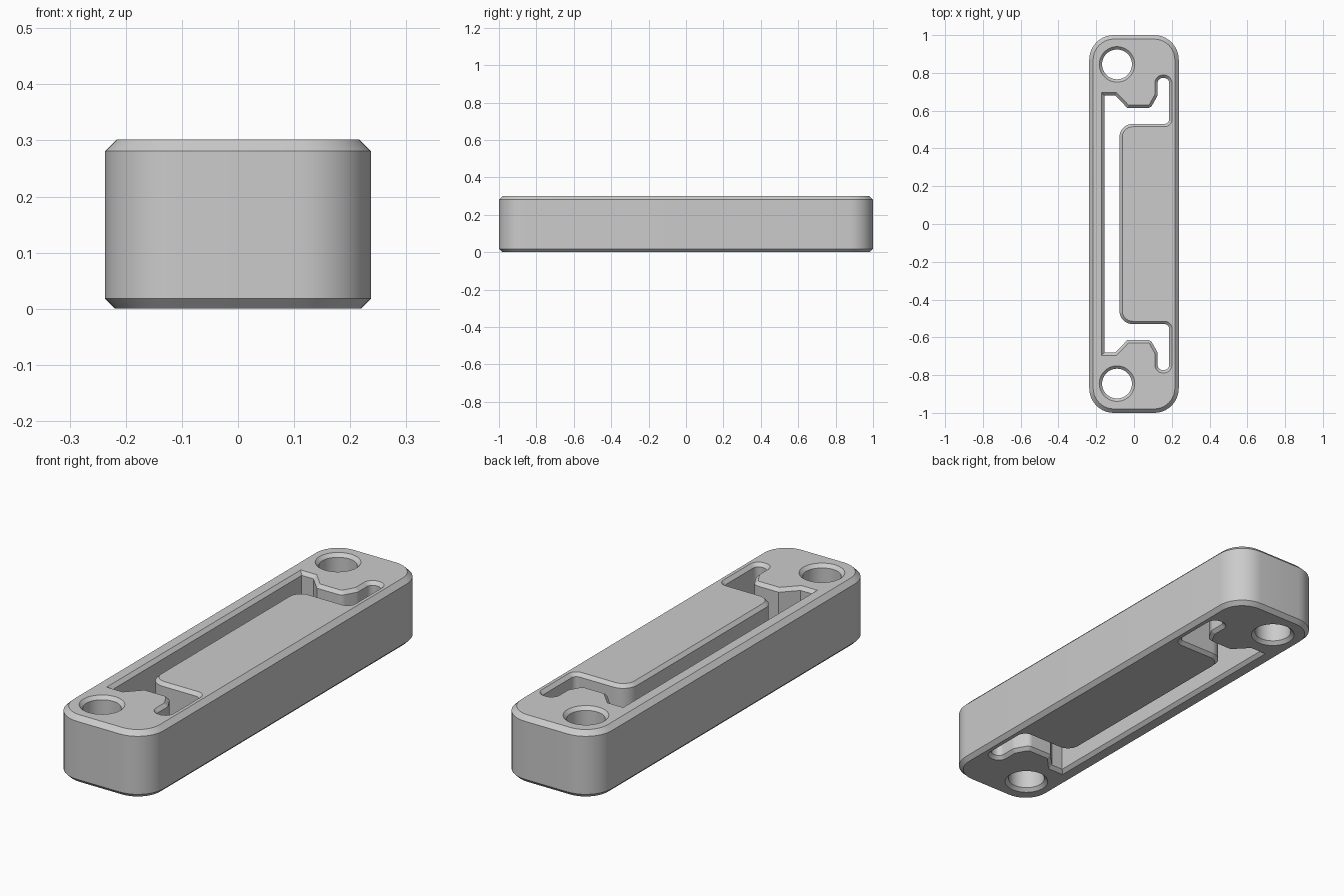
import bpy, bmesh, math
from mathutils import Vector

if "Cube" in bpy.data.objects:
    bpy.data.objects.remove(bpy.data.objects["Cube"])

HEIGHT = 0.302


def fillet(corners, steps=10):
    """Round each (x, y, radius) corner of a closed outline."""
    out = []
    for i, (x, y, r) in enumerate(corners):
        p = Vector((x, y))
        a = (Vector(corners[i - 1][:2]) - p).normalized()
        b = (Vector(corners[(i + 1) % len(corners)][:2]) - p).normalized()
        if r == 0:
            out.append(p)
            continue
        half = a.angle(b) / 2
        centre = p + (a + b).normalized() * (r / math.sin(half))
        start = p + a * (r / math.tan(half)) - centre
        end = p + b * (r / math.tan(half)) - centre
        sweep = start.angle_signed(end)
        n = max(2, round(steps * abs(sweep) / (math.pi / 2)))
        a0 = math.atan2(start.y, start.x)
        for k in range(n + 1):
            t = a0 - sweep * k / n
            out.append(centre + r * Vector((math.cos(t), math.sin(t))))
    return out


def offset(points, d):
    """Move a counter-clockwise outline outwards by d with mitred corners."""
    out = []
    for i, p in enumerate(points):
        e1 = (p - points[i - 1]).normalized()
        e2 = (points[(i + 1) % len(points)] - p).normalized()
        n1, n2 = Vector((e1.y, -e1.x)), Vector((e2.y, -e2.x))
        out.append(p + (n1 + n2) * (d / (1 + n1.dot(n2))))
    return out


def add_wall(bm, points, side, low, high):
    """Chamfered vertical wall; returns its bottom and top rim edges."""
    levels = [(0, low), (low, 0), (HEIGHT - high, 0), (HEIGHT, high)]
    rings = [[bm.verts.new((p.x, p.y, z)) for p in offset(points, side * c)]
             for z, c in levels]
    for lower, upper in zip(rings, rings[1:]):
        for i in range(len(points)):
            bm.faces.new((lower[i - 1], lower[i], upper[i], upper[i - 1]))
    return [[bm.edges.get((ring[i - 1], ring[i])) for i in range(len(ring))]
            for ring in (rings[0], rings[-1])]


# Outer outline
body = fillet([(-0.237, -1, 0.13), (0.237, -1, 0.13),
               (0.237, 1, 0.13), (-0.237, 1, 0.13)])

# Slot around the central tongue and the two end catches
half_slot = [(-0.077, 0.53, 0.07), (0.186, 0.53, 0.025), (0.186, 0.773, 0.027),
             (0.125, 0.773, 0.027), (0.125, 0.68, 0.03), (0.088, 0.614, 0.03),
             (-0.035, 0.614, 0), (-0.098, 0.68, 0), (-0.157, 0.68, 0)]
slot = fillet(half_slot + [(x, -y, r) for x, y, r in reversed(half_slot)])

# Screw holes
holes = [[Vector((-0.09 + 0.079 * math.cos(t), y + 0.079 * math.sin(t)))
          for t in (math.tau * k / 48 for k in range(48))]
         for y in (-0.845, 0.845)]

# Walls, then flat top and bottom between the rims
bm = bmesh.new()
rims = [add_wall(bm, body, -1, 0.018, 0.021)]
rims += [add_wall(bm, outline, 1, 0.015, 0.015) for outline in [slot] + holes]
for level in (0, 1):
    bmesh.ops.triangle_fill(bm, use_beauty=True,
                            edges=[e for rim in rims for e in rim[level]])
bmesh.ops.recalc_face_normals(bm, faces=bm.faces)
mesh = bpy.data.meshes.new("latch_plate")
bm.to_mesh(mesh)
bm.free()

plate = bpy.data.objects.new("latch_plate", mesh)
bpy.context.collection.objects.link(plate)

grey = bpy.data.materials.new("light_grey")
grey.use_nodes = True
colour = (0.6, 0.6, 0.6, 1)
grey.diffuse_color = colour
grey.node_tree.nodes["Principled BSDF"].inputs["Base Color"].default_value = colour
mesh.materials.append(grey)

bpy.ops.object.select_all(action='DESELECT')
plate.select_set(True)
bpy.context.view_layer.objects.active = plate
bpy.ops.object.shade_smooth_by_angle(angle=math.radians(25))
